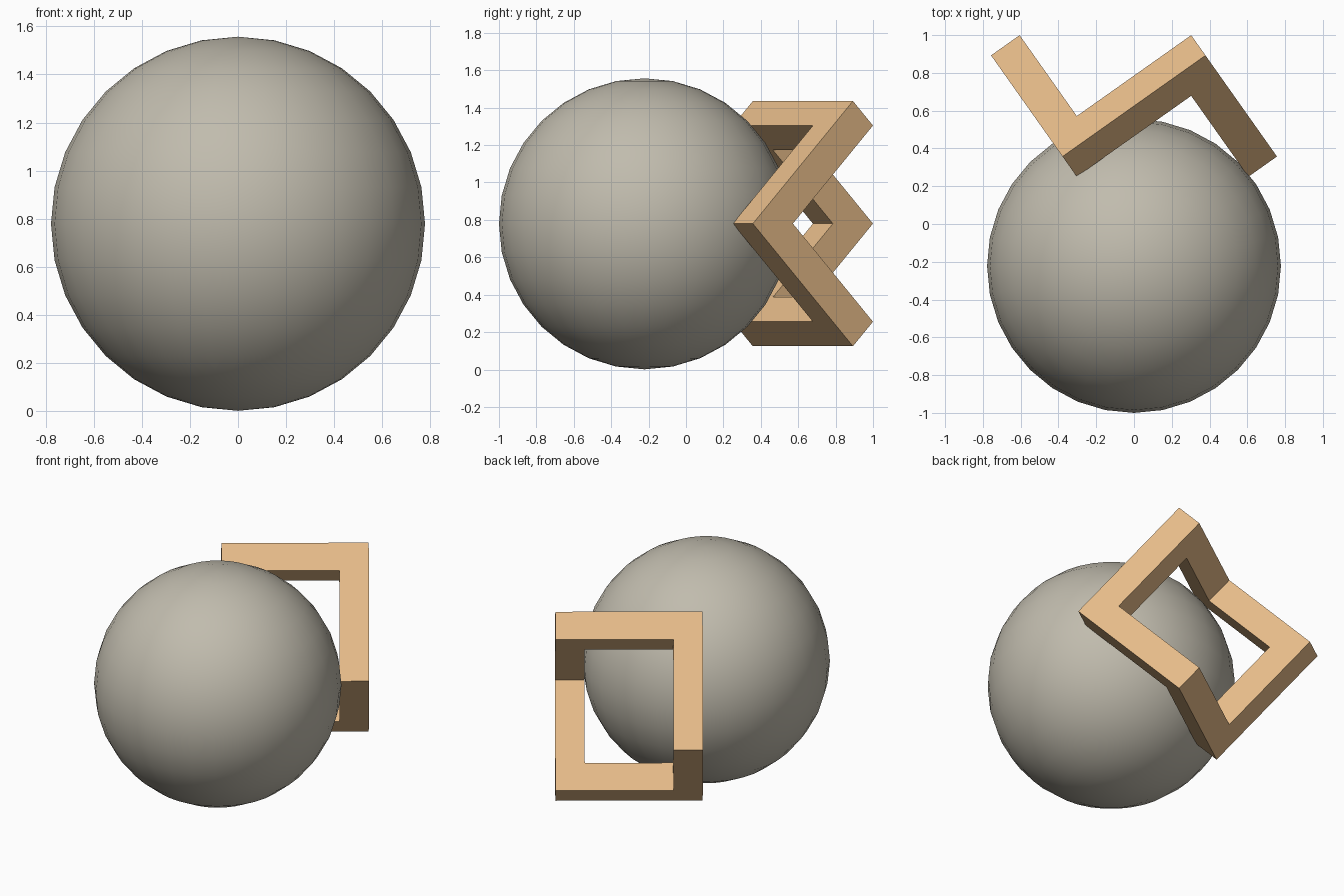
import bpy, bmesh, math
from mathutils import Vector

if "Cube" in bpy.data.objects:
    bpy.data.objects.remove(bpy.data.objects["Cube"])


def material(name, rgb):
    m = bpy.data.materials.new(name)
    m.diffuse_color = (*rgb, 1.0)
    m.use_nodes = True
    m.node_tree.nodes["Principled BSDF"].inputs["Base Color"].default_value = m.diffuse_color
    return m


stone = material("warm_grey", (0.53, 0.50, 0.42))
wood = material("light_wood", (0.79, 0.50, 0.25))

# Ball
bpy.ops.mesh.primitive_uv_sphere_add(segments=32, ring_count=16, radius=0.778,
                                     location=(0, -0.222, 0.779))
ball = bpy.context.object
ball.name = "ball"
ball.data.materials.append(stone)
bpy.ops.object.shade_smooth()

# Bent square frame: six bars along the edges of a tilted cube, on a 5x5x5 grid
size, n = 0.927, 5
t = size / n
centre = Vector((0, 0.625, 0.78))
u = Vector((math.sqrt(2 / 3), math.sqrt(1 / 3), 0))
p = Vector((u.y, -u.x, 0))
up = Vector((0, 0, 1))
a = (p + up) / math.sqrt(2)
b = (p - up) / math.sqrt(2)

# Closed path around six corners of the cube, in (u, a, b) cells
e = n - 1
path = [(0, e, 0), (e, e, 0), (e, e, e), (e, 0, e), (0, 0, e), (0, 0, 0)]
cells = set()
for s, q in zip(path, path[1:] + path[:1]):
    for k in range(n):
        cells.add(tuple(s[i] + (q[i] - s[i]) * k // e for i in range(3)))


def place(c):
    d = [(v - n / 2) * t for v in c]
    return centre + u * d[0] + a * d[1] + b * d[2]


# Skin only the outside of the cells, then join flat faces
bm = bmesh.new()
for c in cells:
    for axis in range(3):
        for side in (0, 1):
            near = list(c)
            near[axis] += 2 * side - 1
            if tuple(near) in cells:
                continue
            quad = []
            for i, j in ((0, 0), (1, 0), (1, 1), (0, 1)):
                v = list(c)
                v[axis] += side
                v[(axis + 1) % 3] += i
                v[(axis + 2) % 3] += j
                quad.append(bm.verts.new(place(v)))
            bm.faces.new(quad)
bmesh.ops.remove_doubles(bm, verts=bm.verts[:], dist=0.001)
bmesh.ops.recalc_face_normals(bm, faces=bm.faces[:])
bmesh.ops.dissolve_limit(bm, angle_limit=0.02, verts=bm.verts[:], edges=bm.edges[:])
bmesh.ops.recalc_face_normals(bm, faces=bm.faces[:])
mesh = bpy.data.meshes.new("bent_frame")
bm.to_mesh(mesh)
bm.free()
mesh.materials.append(wood)
frame = bpy.data.objects.new("bent_frame", mesh)
bpy.context.collection.objects.link(frame)
